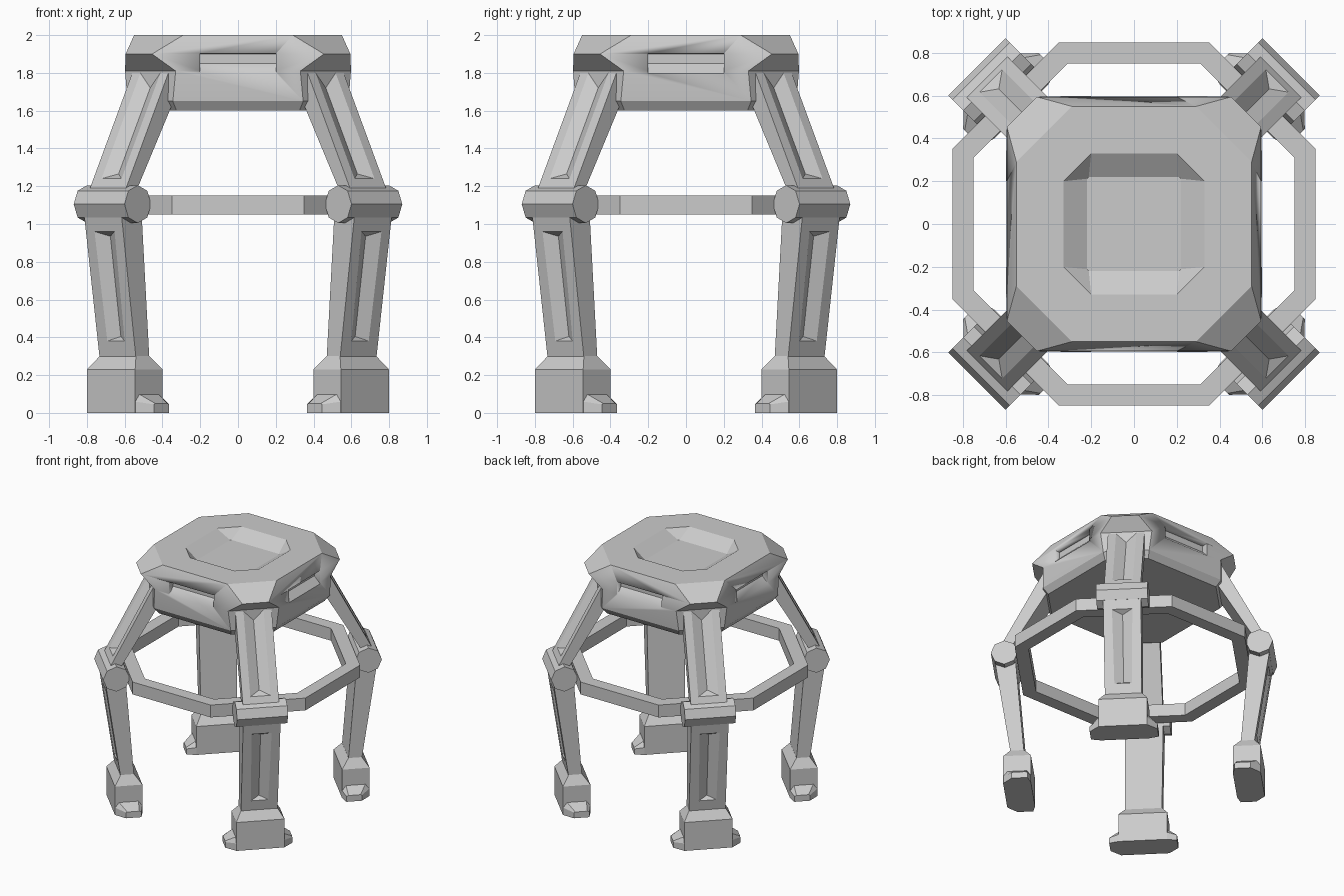
import bpy, bmesh, math
from mathutils import Matrix, Vector

if "Cube" in bpy.data.objects:
    bpy.data.objects.remove(bpy.data.objects["Cube"])


def finish(name, bm, angle=25):
    bmesh.ops.recalc_face_normals(bm, faces=bm.faces)
    mesh = bpy.data.meshes.new(name)
    bm.to_mesh(mesh)
    bm.free()
    ob = bpy.data.objects.new(name, mesh)
    bpy.context.collection.objects.link(ob)
    bpy.ops.object.select_all(action='DESELECT')
    ob.select_set(True)
    bpy.context.view_layer.objects.active = ob
    bpy.ops.object.shade_smooth_by_angle(angle=math.radians(angle))
    return ob


def loft(bm, rings, closed=False):
    loops = [[bm.verts.new(p) for p in r] for r in rings]
    n = len(loops[0])
    pairs = list(zip(loops, loops[1:]))
    if closed:
        pairs.append((loops[-1], loops[0]))
    for a, b in pairs:
        for i in range(n):
            j = (i + 1) % n
            bm.faces.new((a[i], a[j], b[j], b[i]))
    if not closed:
        bm.faces.new(loops[0][::-1])
        bm.faces.new(loops[-1])


def octagon(a, b, z):
    # a = flat distance from centre, b = half length of the flat
    return [(a, -b, z), (a, b, z), (b, a, z), (-b, a, z),
            (-a, b, z), (-a, -b, z), (-b, -a, z), (b, -a, z)]


def rect(out, inn, w, z):
    return [(out, -w, z), (out, w, z), (inn, w, z), (inn, -w, z)]


def grooved_bar(bm, low, high, p0, p1, g0, g1, depth=0.04):
    # low/high = (outer, inner, half width, z); V groove on the outer face
    a, b = ([bm.verts.new(p) for p in rect(*s)] for s in (low, high))

    def outer(z):
        return low[0] + (high[0] - low[0]) * (z - low[3]) / (high[3] - low[3])
    q = [bm.verts.new((outer(z), t, z)) for t, z in
         ((-g0, p0), (g0, p0), (g1, p1), (-g1, p1))]
    f0, f1 = (bm.verts.new((outer(z) - depth, 0, z)) for z in (p0 + 0.025, p1 - 0.025))
    rim = [a[0], a[1], b[1], b[0]]
    for i in range(4):
        j = (i + 1) % 4
        bm.faces.new((rim[i], rim[j], q[j], q[i]))
    for f in ((q[0], q[1], f0), (q[1], q[2], f1, f0), (q[2], q[3], f1), (q[3], q[0], f0, f1)):
        bm.faces.new(f)
    for i in (1, 2, 3):
        j = (i + 1) % 4
        bm.faces.new((a[i], a[j], b[j], b[i]))
    bm.faces.new(a[::-1])
    bm.faces.new(b)


# Body: stacked octagons with flared corners and a dished top
bm = bmesh.new()
loft(bm, [octagon(*s) for s in (
    (0.55, 0.325, 1.60), (0.585, 0.345, 1.65), (0.598, 0.33, 1.81),
    (0.595, 0.455, 1.90), (0.55, 0.29, 2.00), (0.33, 0.20, 2.00), (0.22, 0.212, 1.93))])
body = finish("body", bm)

# Four slots in the body sides, with sloping sills
bm = bmesh.new()
profile = [(0.545, 1.85), (0.61, 1.785), (0.65, 1.785), (0.65, 1.905), (0.545, 1.90)]
for k in range(4):
    m = Matrix.Rotation(k * math.pi / 2, 4, 'Z')
    loft(bm, [[m @ Vector((r, t, z)) for r, z in profile] for t in (-0.2, 0.2)])
cutter = finish("slot_cutter", bm)
cutter.hide_render = True
cutter.hide_set(True)
mod = body.modifiers.new("slots", 'BOOLEAN')
mod.operation = 'DIFFERENCE'
mod.solver = 'EXACT'
mod.object = cutter

# Octagonal brace ring at knee height
bm = bmesh.new()
loft(bm, [octagon(0.85, 0.35, 1.05), octagon(0.85, 0.35, 1.15),
          octagon(0.75, 0.31, 1.15), octagon(0.75, 0.31, 1.05)], closed=True)
finish("brace_ring", bm)

# Legs: local x points outward along the diagonal
for k, tag in enumerate(("back_right", "back_left", "front_left", "front_right")):
    turn = Matrix.Rotation(math.radians(45 + 90 * k), 4, 'Z')

    bm = bmesh.new()
    grooved_bar(bm, (1.02, 0.94, 0.135, 1.10), (0.63, 0.50, 0.135, 1.85),
                1.24, 1.82, 0.075, 0.075)
    finish(tag + "_upper_leg", bm).matrix_world = turn

    bm = bmesh.new()
    ring = [(0.94 + 0.1 * math.cos(i * math.pi / 4), 1.105 + 0.1 * math.sin(i * math.pi / 4))
            for i in range(8)]
    loft(bm, [[(r, t, z) for r, z in ring] for t in (-0.19, 0.19)])
    finish(tag + "_knee", bm).matrix_world = turn

    bm = bmesh.new()
    grooved_bar(bm, (0.90, 0.80, 0.136, 0.29), (1.02, 0.865, 0.14, 1.10),
                0.38, 0.96, 0.065, 0.075)
    finish(tag + "_lower_leg", bm).matrix_world = turn

    # Foot block flaring out from the leg, with a tapered toe on each side
    bm = bmesh.new()
    loft(bm, [rect(0.95, 0.745, 0.18, 0), rect(0.95, 0.745, 0.18, 0.23),
              rect(0.90, 0.80, 0.136, 0.30)])
    for s in (-1, 1):
        def section(out, inn, t, top_out, top_in):
            return [(out, s * t, 0), (out, s * t, top_out),
                    (inn, s * t, top_in), (inn, s * t, 0)]
        loft(bm, [
            [(0.95, s * 0.178, 0), (0.95, s * 0.178, 0.06), (0.92, s * 0.178, 0.1),
             (0.775, s * 0.178, 0.1), (0.745, s * 0.178, 0.06), (0.745, s * 0.178, 0)],
            [(0.88, s * 0.25, 0), (0.88, s * 0.25, 0.045), (0.87, s * 0.25, 0.05),
             (0.78, s * 0.25, 0.05), (0.765, s * 0.25, 0.045), (0.765, s * 0.25, 0)]])
    finish(tag + "_foot", bm).matrix_world = turn
